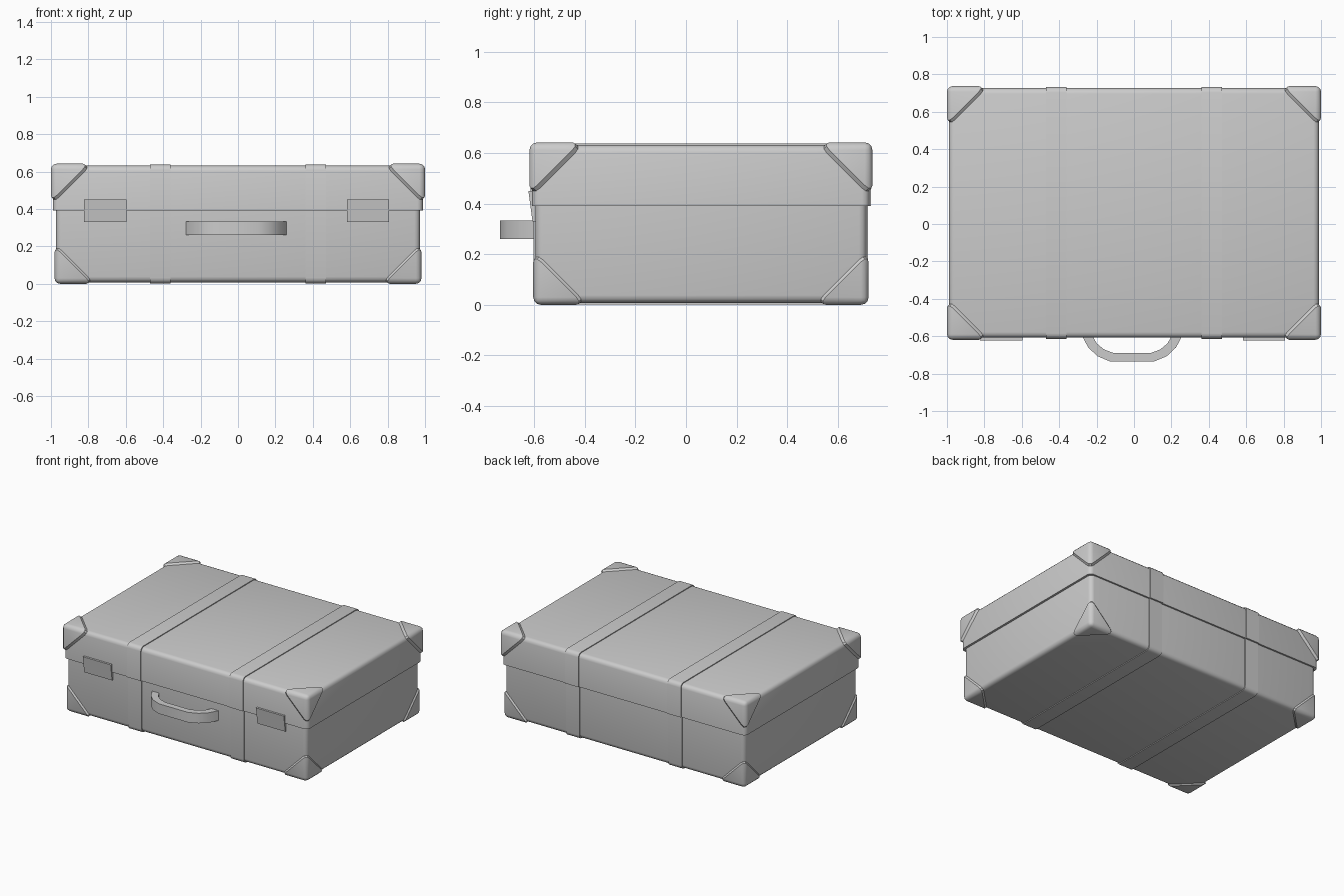
import bpy, bmesh, math
from mathutils import Vector

if "Cube" in bpy.data.objects:
    bpy.data.objects.remove(bpy.data.objects["Cube"])

CY = 0.059              # depth centre of the case (handle sticks out in front)
BODY = (Vector((0.973, 0.655)), 0.008, 0.394, -1)   # half size, z range, closed side
LID = (Vector((0.989, 0.667)), 0.391, 0.631, 1)


def finish(bm, name):
    bmesh.ops.recalc_face_normals(bm, faces=bm.faces)
    mesh = bpy.data.meshes.new(name)
    bm.to_mesh(mesh)
    bm.free()
    ob = bpy.data.objects.new(name, mesh)
    bpy.context.collection.objects.link(ob)
    bpy.ops.object.select_all(action='DESELECT')
    ob.select_set(True)
    bpy.context.view_layer.objects.active = ob
    bpy.ops.object.shade_smooth_by_angle(angle=math.radians(32))
    return ob


def rounded_half(half, offset=0.0):
    """Box with soft edges everywhere except along the seam."""
    (hx, hy), z0, z1, side = half
    hx, hy = hx + offset, hy + offset
    z0, z1 = (z0 - offset, z1) if side < 0 else (z0, z1 + offset)
    bm = bmesh.new()
    bmesh.ops.create_cube(bm, size=2)
    for v in bm.verts:
        v.co = (v.co.x * hx, CY + v.co.y * hy, z1 if v.co.z > 0 else z0)
    seam = z1 if side < 0 else z0
    edges = [e for e in bm.edges
             if not all(abs(v.co.z - seam) < 1e-5 for v in e.verts)]
    bmesh.ops.bevel(bm, geom=edges, offset=0.03, segments=3, profile=0.5,
                    affect='EDGES', clamp_overlap=True)
    return bm, Vector((hx, hy, z0 if side < 0 else z1))


def bisect(bm, co, no):
    return bmesh.ops.bisect_plane(bm, geom=bm.verts[:] + bm.edges[:] + bm.faces[:],
                                  plane_co=co, plane_no=no, clear_inner=True)


def corner_guard(half, sx, sy, name):
    bm, tip = rounded_half(half, 0.011 if half is LID else 0.008)
    inward = Vector((-sx, -sy, -half[3]))
    point = Vector((sx * tip.x, CY + sy * tip.y, tip.z - half[3] * 0.2))
    bisect(bm, point, -inward)
    # sloped rim that sinks back into the case
    rim = [e for e in bm.edges if e.is_boundary]
    new = bmesh.ops.extrude_edge_only(bm, edges=rim)['geom']
    for v in new:
        if isinstance(v, bmesh.types.BMVert):
            v.co += inward * 0.013
    finish(bm, name)


def strap(half, x, name):
    bm, _ = rounded_half(half, 0.006)
    for s in (-1, 1):
        cut = bisect(bm, Vector((x + s * 0.055, 0, 0)), Vector((-s, 0, 0)))
        bmesh.ops.holes_fill(bm, edges=[e for e in bm.edges if e.is_boundary], sides=0)
    finish(bm, name)


def prism(points, direction, name):
    bm = bmesh.new()
    face = bm.faces.new([bm.verts.new(p) for p in points])
    geo = bmesh.ops.extrude_face_region(bm, geom=[face])['geom']
    bmesh.ops.translate(bm, vec=direction,
                        verts=[g for g in geo if isinstance(g, bmesh.types.BMVert)])
    return finish(bm, name)


# Case halves, straps and corner guards
for half, label in ((BODY, "body"), (LID, "lid")):
    finish(rounded_half(half)[0], "case_" + label)
    for sx, side in ((-1, "left"), (1, "right")):
        strap(half, sx * 0.415, f"{label}_strap_{side}")
        for sy, end in ((-1, "front"), (1, "back")):
            corner_guard(half, sx, sy, f"{label}_corner_{end}_{side}")

# Latches: plates leaning from the body up over the lid lip
for x, side in ((-0.71, "left"), (0.695, "right")):
    prof = [(-0.585, 0.33), (-0.607, 0.33), (-0.623, 0.45), (-0.600, 0.45)]
    prism([(x - 0.113, y, z) for y, z in prof], (0.226, 0, 0), "latch_" + side)

# Handle: flat bowed band
outer = [(0.272, -0.59), (0.235, -0.66), (0.185, -0.707), (0.118, -0.735)]
inner = [(0.098, -0.69), (0.15, -0.671), (0.19, -0.638), (0.215, -0.59)]
right = outer + inner
loop = outer + [(-x, y) for x, y in reversed(outer)] \
    + [(-x, y) for x, y in reversed(inner)] + inner
prism([(x - 0.01, y, 0.26) for x, y in loop], (0, 0, 0.073), "handle")
